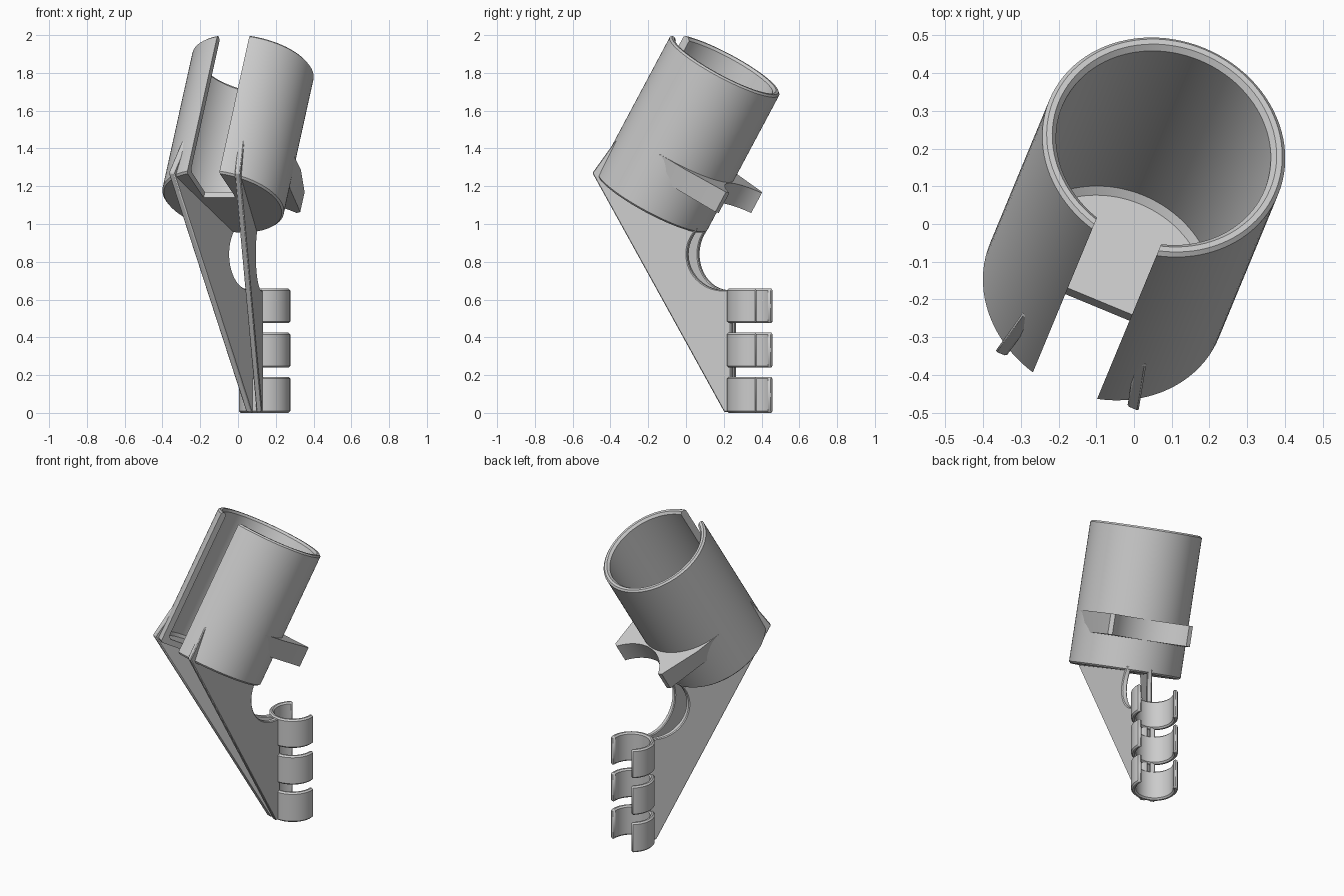
import bpy, bmesh
from math import sin, cos, sqrt, radians, pi
from mathutils import Matrix, Vector

if "Cube" in bpy.data.objects:
    bpy.data.objects.remove(bpy.data.objects["Cube"])

# Whole model is symmetric about a plane turned 22.5 degrees around z
TURN = Matrix.Rotation(radians(-22.5), 4, 'Z') @ Matrix.Translation((-0.005, 0, 0))
# Cup frame: leans 30 degrees towards the back
CUP = TURN @ Matrix.Translation((0, -0.198, 1.114)) @ Matrix.Rotation(radians(-30), 4, 'X')


def finish(name, bm, matrix, bevel=0.0):
    bmesh.ops.recalc_face_normals(bm, faces=bm.faces)
    mesh = bpy.data.meshes.new(name)
    bm.to_mesh(mesh)
    bm.free()
    mesh.transform(matrix)
    ob = bpy.data.objects.new(name, mesh)
    bpy.context.collection.objects.link(ob)
    if bevel:
        mod = ob.modifiers.new("chamfer", 'BEVEL')
        mod.width, mod.segments = bevel, 1
        mod.limit_method, mod.angle_limit = 'ANGLE', radians(40)
    return ob


def smooth(ob):
    bpy.ops.object.select_all(action='DESELECT')
    ob.select_set(True)
    bpy.context.view_layer.objects.active = ob
    bpy.ops.object.shade_smooth_by_angle(angle=radians(28))


def prism(name, low, high, matrix, bevel=0.0):
    """Solid between two matching 3D outlines."""
    bm = bmesh.new()
    a = [bm.verts.new(p) for p in low]
    b = [bm.verts.new(p) for p in high]
    bm.faces.new(a)
    bm.faces.new(b)
    n = len(a)
    for i in range(n):
        j = (i + 1) % n
        bm.faces.new((a[i], a[j], b[j], b[i]))
    ob = finish(name, bm, matrix, bevel)
    smooth(ob)
    return ob


def arc(cx, cy, r, a0, a1, n):
    return [(cx + r * cos(radians(a0 + (a1 - a0) * i / n)),
             cy + r * sin(radians(a0 + (a1 - a0) * i / n))) for i in range(n + 1)]


# Cup: turned profile with chamfered rim and floor
profile = [(0, 0), (0.318, 0), (0.328, 0.01), (0.328, 0.832), (0.318, 0.842), (0.303, 0.842),
           (0.29, 0.828), (0.29, 0.053), (0.272, 0.035), (0, 0.035)]
bm = bmesh.new()
verts = [bm.verts.new((r, 0, z)) for r, z in profile]
edges = [bm.edges.new(p) for p in zip(verts, verts[1:])]
bmesh.ops.spin(bm, geom=verts + edges, cent=(0, 0, 0), axis=(0, 0, 1),
               angle=2 * pi, steps=96, use_duplicate=False)
bmesh.ops.remove_doubles(bm, verts=bm.verts, dist=1e-5)
cup = finish("cup", bm, CUP)

# Front slot cut through wall and floor
bm = bmesh.new()
bmesh.ops.create_cube(bm, size=1, matrix=Matrix.Translation((0, -0.3, 0.45))
                      @ Matrix.Diagonal((0.184, 0.5, 1.2, 1)))
cutter = finish("slot_cutter", bm, CUP)
cutter.hide_render = True
cut = cup.modifiers.new("slot", 'BOOLEAN')
cut.operation, cut.solver, cut.object = 'DIFFERENCE', 'EXACT', cutter
bpy.context.view_layer.objects.active = cup
bpy.ops.object.modifier_apply(modifier="slot")
bpy.data.objects.remove(cutter)
smooth(cup)


# Forked saddle at the back of the cup, narrower underneath
def fork(outer, t):
    right = outer
    left = [(-x, y) for x, y in reversed(outer)]
    pts = right + arc(0, 0.628, 0.293, -39.8, -140.2, 28) + left
    pts += arc(0, 0, 0.31, 175, 5, 36)
    return [(x, y, t) for x, y in pts]


prism("rear_fork",
      fork([(0.308, 0.045), (0.279, 0.19), (0.25, 0.43)], 0.19),
      fork([(0.327, 0.03), (0.314, 0.19), (0.25, 0.43)], 0.312), CUP)

# Two converging support ribs with a round cut-out
rib = [(0.27, 0.004), (0.235, 0.004), (-0.455, 1.27), (-0.335, 1.44), (-0.32, 1.44),
       (-0.405, 1.255), (0.04, 0.998), (0.095, 0.978)]
rib += arc(0.23, 0.84, 0.19, 138, 270, 28) + [(0.27, 0.65)]
for side, label in ((-1, "left"), (1, "right")):
    outline = [(side * (0.03 + 0.232 * (0.235 - v)), v, z) for v, z in rib]
    prism(label + "_rib",
          [(u - 0.016, v, z) for u, v, z in outline],
          [(u + 0.016, v, z) for u, v, z in outline], TURN, 0.005)

# Three open snap clips
clip = arc(0, 0.38, 0.136, 148, 392, 48) + arc(0, 0.38, 0.108, 392, 148, 48)
for i, (z0, z1) in enumerate(((0.0, 0.19), (0.24, 0.425), (0.475, 0.658))):
    prism("clip_%d" % (i + 1), [(x, y, z0) for x, y in clip],
          [(x, y, z1) for x, y in clip], TURN, 0.009)
